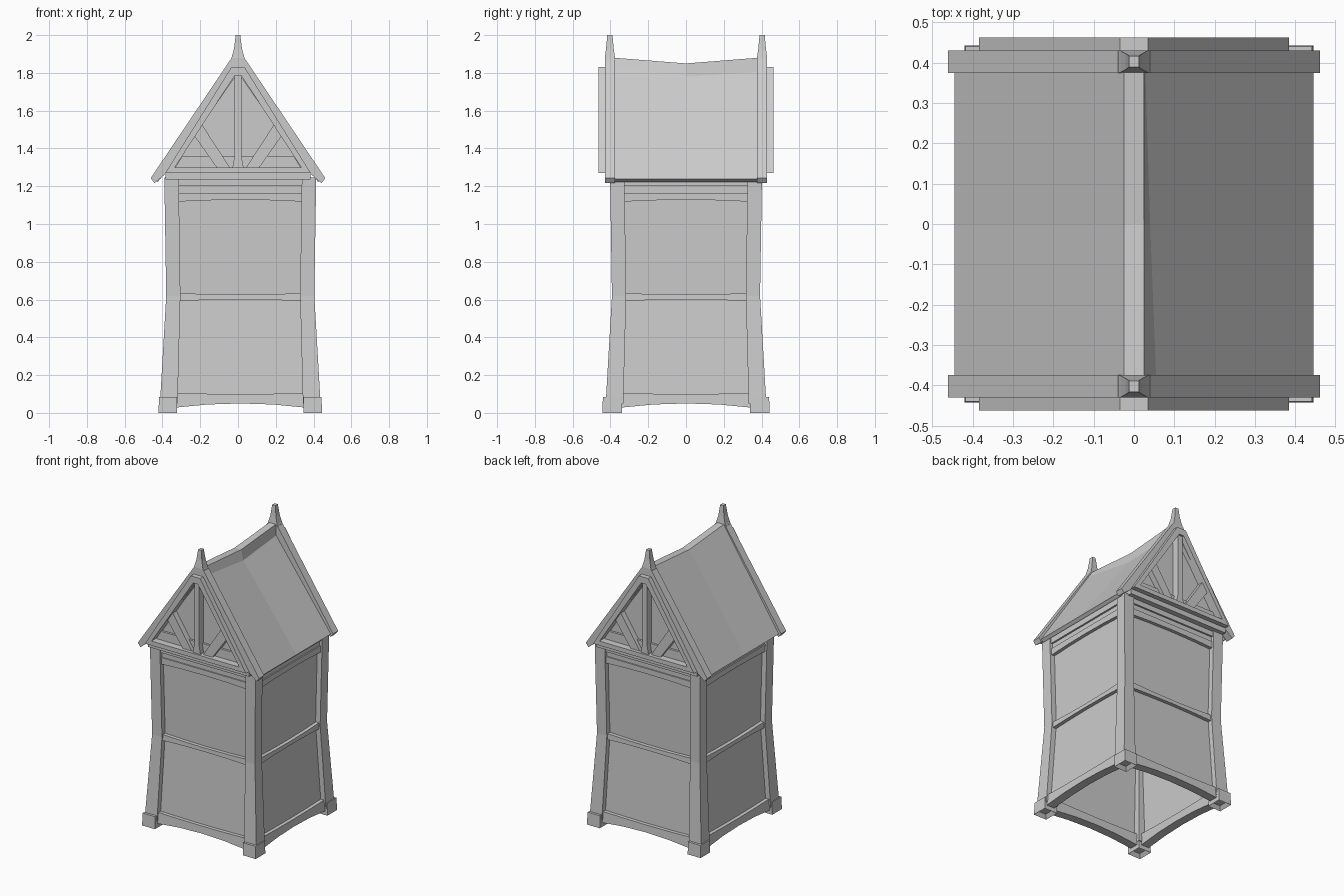
import bpy, bmesh
from mathutils import Vector, Matrix
from math import pi

if "Cube" in bpy.data.objects:
    bpy.data.objects.remove(bpy.data.objects["Cube"])

grey = bpy.data.materials.new("plain grey")
grey.use_nodes = True
colour = (0.6, 0.6, 0.6, 1)
grey.diffuse_color = colour
grey.node_tree.nodes["Principled BSDF"].inputs["Base Color"].default_value = colour

CX = 0.012  # the cabinet sits slightly off the roof's axis


def finish(name, bm, mirror_y=False):
    bmesh.ops.recalc_face_normals(bm, faces=bm.faces[:])
    mesh = bpy.data.meshes.new(name)
    bm.to_mesh(mesh)
    bm.free()
    mesh.materials.append(grey)
    ob = bpy.data.objects.new(name, mesh)
    bpy.context.collection.objects.link(ob)
    if mirror_y:
        m = ob.modifiers.new("Mirror", 'MIRROR')
        m.use_axis = (False, True, False)
        m.use_mirror_merge = False
    return ob


def loft(name, sections, mirror_y=False, hollow=0):
    """Closed solid through equal-sized rings of points."""
    bm = bmesh.new()
    rings = [[bm.verts.new(p) for p in s] for s in sections]
    n = len(rings[0])
    for a, b in zip(rings, rings[1:]):
        for i in range(n):
            j = (i + 1) % n
            bm.faces.new((a[i], a[j], b[j], b[i]))
    first = bm.faces.new(rings[0][::-1])
    bm.faces.new(rings[-1])
    if hollow:
        bmesh.ops.recalc_face_normals(bm, faces=bm.faces[:])
        bmesh.ops.inset_region(bm, faces=[first], thickness=hollow)
        bmesh.ops.translate(bm, verts=first.verts[:], vec=(0, 0, hollow))
    return finish(name, bm, mirror_y)


def prism(name, outline, y0, y1):
    """Outline in x and z, extruded in depth and repeated at the back."""
    return loft(name, [[(x, y, z) for x, z in outline] for y in (-y0, -y1)], True)


def both(points):
    """Complete a symmetric outline from its right half."""
    return points + [(-x, z) for x, z in reversed(points)]


def rect(x0, x1, y0, y1, z):
    return [(x0, y0, z), (x1, y0, z), (x1, y1, z), (x0, y1, z)]


def outer(z):
    """Waisted outline of the cabinet: half width at a height."""
    if z < 0.62:
        return 0.428 - 0.036 * z / 0.62
    return 0.392 + 0.01 * (z - 0.62) / 0.62


# Corner posts and their hollow feet
for sx, side in ((1, "left"), (-1, "right")):
    for sy, end in ((-1, "front"), (1, "back")):
        loft(f"{end}_{side}_post",
             [rect(CX + sx * i, CX + sx * outer(z), sy * i, sy * outer(z), z)
              for z, i in ((0.05, 0.332), (0.62, 0.317), (1.245, 0.326))])
        loft(f"{end}_{side}_foot",
             [rect(CX + sx * 0.335, CX + sx * w, sy * 0.338, sy * (w + 0.01), z)
              for z, w in ((0, 0.433), (0.085, 0.43))], hollow=0.025)

# Wall panels and bowed rails on all four sides
# rail: name, bottom at ends, bottom in middle, top at ends, top in middle, setback
RAILS = (
    ("bottom_rail", 0.028, 0.05, 0.105, 0.1, 0.01, 0.06),
    ("middle_rail", 0.592, 0.6, 0.635, 0.626, 0.01, 0.03),
    ("upper_rail", 1.118, 1.128, 1.165, 1.165, 0.012, 0.03),
    ("frieze", 1.165, 1.165, 1.2, 1.2, 0.02, 0.02),
    ("top_plate", 1.2, 1.2, 1.245, 1.245, 0.008, 0.04),
)
for k, side in enumerate(("front", "left", "back", "right")):
    turn = Matrix.Translation((CX, 0, 0)) @ Matrix.Rotation(k * pi / 2, 4, 'Z')

    def put(ring):
        return [turn @ Vector(p) for p in ring]

    loft(side + "_panel",
         [put(rect(-0.35, 0.35, 0.045 - outer(z), 0.035 - outer(z), z))
          for z in (0.07, 0.62, 1.245)])
    for name, b0, b1, t0, t1, setback, depth in RAILS:
        rings = []
        for t in (-1, -0.5, 0, 0.5, 1):
            lo, hi = b1 + (b0 - b1) * t * t, t1 + (t0 - t1) * t * t
            u = 0.345 * t
            d = [(lo, setback + depth), (lo, setback),
                 (hi, setback), (hi, setback + depth)]
            rings.append(put([(u, s - outer(z), z) for z, s in d]))
        loft(f"{side}_{name}", rings)

# Gable: wall, tie beam, triangular frame and timbers
prism("gable_wall", both([(0.39, 1.24), (0.02, 1.83)]), 0.385, 0.4)
prism("gable_tie_beam", both([(0.385, 1.235), (0.385, 1.272)]), 0.38, 0.43)
frame_out = both([(0.385, 1.27), (0.035, 1.83)])
frame_in = both([(0.335, 1.30), (0.018, 1.785)])
for i, part in enumerate(("left_rafter", "collar", "right_rafter", "sill")):
    j = (i + 1) % 4
    prism("gable_" + part, [frame_out[i], frame_out[j], frame_in[j], frame_in[i]],
          0.39, 0.463)
prism("gable_low_rail", both([(0.335, 1.295), (0.295, 1.36)]), 0.39, 0.415)
prism("gable_king_post", both([(0.03, 1.295), (0.018, 1.36), (0.018, 1.79)]), 0.39, 0.45)
for s, side in ((1, "left"), (-1, "right")):
    prism(f"gable_{side}_brace",
          [(s * x, z) for x, z in ((0.04, 1.295), (0.11, 1.295),
                                   (0.23, 1.465), (0.19, 1.525))], 0.39, 0.44)

# Verge boards with tapering finials
prism("verge_boards", both([(0.36, 1.285), (0.42, 1.235), (0.443, 1.217),
                            (0.462, 1.243), (0.04, 1.87)])
      + [(0, 1.80)], 0.375, 0.43)
loft("finial", [rect(-x, x, -0.403 - y, -0.403 + y, z) for z, x, y in
                ((1.84, 0.05, 0.027), (1.88, 0.034, 0.027), (1.93, 0.021, 0.02),
                 (2.0, 0.012, 0.014))], True)

# Sagging roof, with the left slope dented beside the ridge
roof = []
for y, ridge, dent in ((-0.38, 1.88, (0.055, 1.835)), (0, 1.85, (0.04, 1.78)),
                       (0.38, 1.88, (0.028, 1.805))):
    ring = [(-0.445, 1.237), (-0.025, ridge), (0.025, ridge), dent,
            (0.445, 1.237), (0.425, 1.222), (0, 1.74), (-0.425, 1.222)]
    roof.append([(x, y, z) for x, z in ring])
loft("roof", roof)
